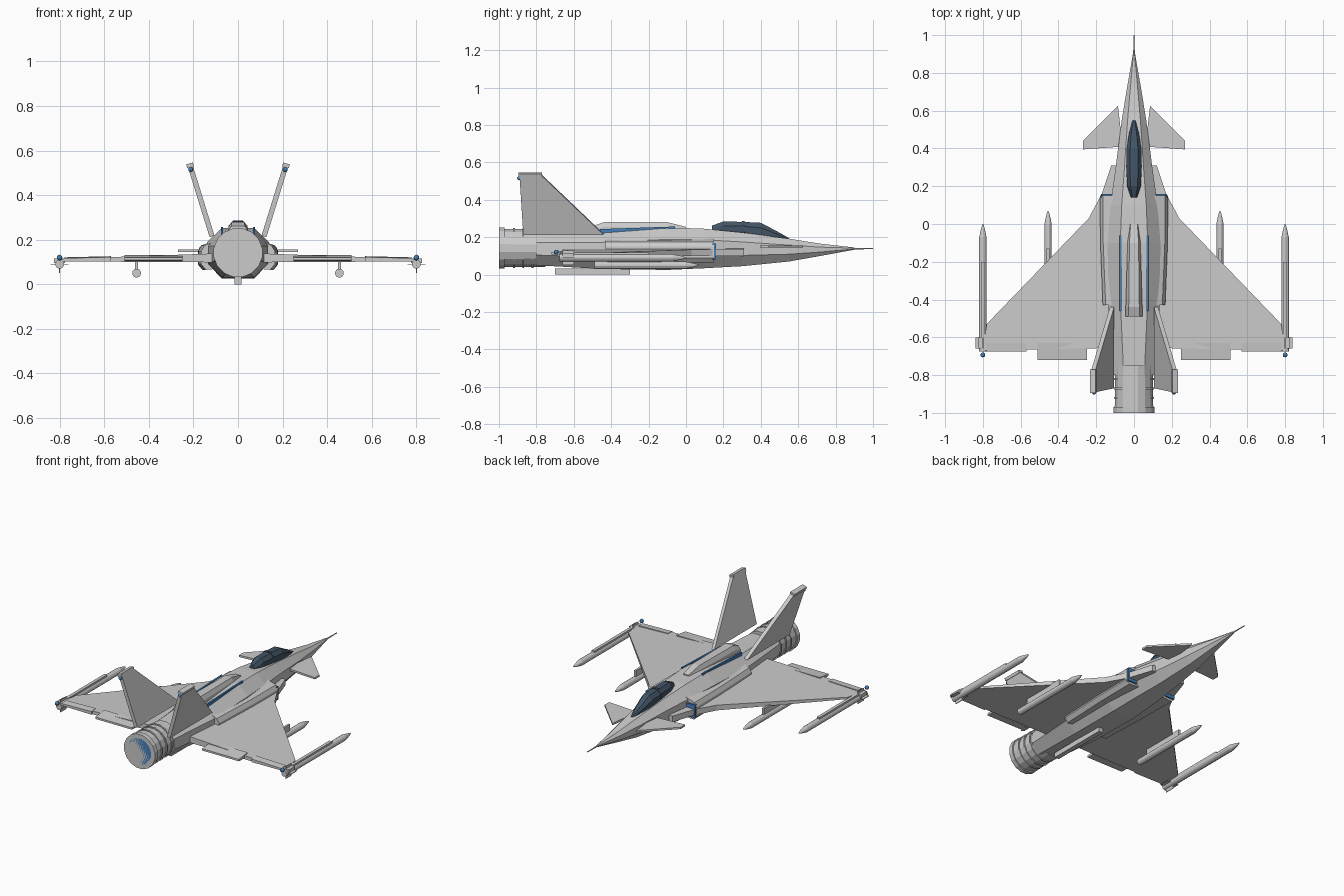
import bpy, bmesh, math
from mathutils import Matrix

if "Cube" in bpy.data.objects:
    bpy.data.objects.remove(bpy.data.objects["Cube"])


def paint(name, color):
    m = bpy.data.materials.new(name)
    m.diffuse_color = (*color, 1)
    m.use_nodes = True
    m.node_tree.nodes["Principled BSDF"].inputs["Base Color"].default_value = m.diffuse_color
    return m


BLUE = paint("blue", (0.06, 0.22, 0.5))
GLASS = paint("glass", (0.055, 0.09, 0.13))


def finish(name, bm, mat=None, mirror=False):
    bmesh.ops.recalc_face_normals(bm, faces=bm.faces)
    me = bpy.data.meshes.new(name)
    bm.to_mesh(me)
    bm.free()
    ob = bpy.data.objects.new(name, me)
    bpy.context.collection.objects.link(ob)
    if mat:
        me.materials.append(mat)
    if mirror:
        mod = ob.modifiers.new("mirror", 'MIRROR')
        mod.use_mirror_merge = False
    return ob


def loft(name, rings, mat=None, mirror=False):
    """Skin a list of equal-length point rings and cap both ends."""
    bm = bmesh.new()
    vs = [[bm.verts.new(p) for p in r] for r in rings]
    n = len(vs[0])
    for a, b in zip(vs, vs[1:]):
        for i in range(n):
            j = (i + 1) % n
            bm.faces.new((a[i], a[j], b[j], b[i]))
    bm.faces.new(vs[0])
    bm.faces.new(vs[-1])
    return finish(name, bm, mat, mirror)


def box(name, x, y, z, mat=None, mirror=False):
    ring = lambda h: [(x[0], y[0], h), (x[1], y[0], h), (x[1], y[1], h), (x[0], y[1], h)]
    return loft(name, [ring(z[0]), ring(z[1])], mat, mirror)


def lathe(name, profile, x, z, n=16, mat=None, mirror=False):
    """Round body along y from (y, radius) pairs."""
    ang = [2 * math.pi * (i + 0.5) / n for i in range(n)]
    return loft(name, [[(x + r * math.cos(a), y, z + r * math.sin(a)) for a in ang]
                       for y, r in profile], mat, mirror)


def octagon(y, w, zb, zt, k=0.52):
    lo, hi = zb + (zt - zb) * 0.32, zb + (zt - zb) * 0.72
    half = [(k * w, zb), (w, lo), (w, hi), (k * w, zt)]
    return [(x, y, z) for x, z in half] + [(-x, y, z) for x, z in reversed(half)]


def ball(name, pos, r, mirror=True):
    bm = bmesh.new()
    bmesh.ops.create_uvsphere(bm, u_segments=10, v_segments=6, radius=r,
                              matrix=Matrix.Translation(pos))
    return finish(name, bm, BLUE, mirror)


# Fuselage: octagonal sections from tail to nose
loft("fuselage", [octagon(*s) for s in [
    (-0.80, 0.105, 0.050, 0.220), (-0.45, 0.135, 0.030, 0.228), (-0.10, 0.14, 0.025, 0.252),
    (0.10, 0.125, 0.034, 0.245), (0.30, 0.097, 0.045, 0.225), (0.55, 0.065, 0.070, 0.192),
    (0.72, 0.037, 0.100, 0.165), (0.90, 0.006, 0.133, 0.145)]])
lathe("nose_probe", [(0.88, 0.005), (1.0, 0.003)], 0, 0.139, 8)

# Canopy and its frame
loft("canopy", [octagon(*s) for s in [
    (0.14, 0.016, 0.20, 0.262), (0.20, 0.036, 0.20, 0.284), (0.30, 0.041, 0.20, 0.282),
    (0.40, 0.039, 0.18, 0.277), (0.48, 0.026, 0.18, 0.235), (0.55, 0.008, 0.17, 0.196)]], GLASS)
loft("canopy_frame", [octagon(0.30, 0.043, 0.20, 0.286), octagon(0.315, 0.042, 0.20, 0.285)], GLASS)

# Dorsal spine with glowing strips, belly rail
loft("dorsal_spine", [[(-w, y, 0.20), (w, y, 0.20), (w, y, z - 0.025), (t, y, z), (-t, y, z),
                       (-w, y, z - 0.025)]
                      for y, w, t, z in [(-0.49, 0.045, 0.03, 0.262), (-0.44, 0.044, 0.028, 0.28),
                                         (-0.10, 0.034, 0.024, 0.28), (0.0, 0.026, 0.018, 0.255)]])
loft("spine_strip", [[(x, y, z) for x, z in [(0.067, h - 0.03), (0.077, h - 0.03), (0.077, h), (0.067, h)]]
                     for y, h in [(-0.46, 0.243), (-0.06, 0.257)]], BLUE, True)
box("belly_rail", (-0.015, 0.015), (-0.70, -0.30), (0.0, 0.032))

# Side intakes
loft("intake", [[(0.09, y, 0.07), (x - 0.02, y, 0.065), (x, y, 0.09), (x, y, 0.15),
                 (x - 0.015, y, 0.175), (0.09, y, 0.2)]
                for y, x in [(-0.43, 0.165), (-0.10, 0.178), (0.15, 0.18)]], mirror=True)
box("intake_glow", (0.11, 0.175), (0.14, 0.16), (0.08, 0.165), BLUE, True)

# Delta wing, thinning towards the tip
outline = [(0.06, 0.31), (0.12, 0.31), (0.17, 0.16), (0.24, 0.03), (0.78, -0.53),
           (0.80, -0.67), (0.06, -0.655)]
top = lambda x: 0.142 - 0.035 * x
loft("wing", [[(x, y, 0.098 + 0.006 * x) for x, y in outline],
              [(x, y, top(x)) for x, y in outline]], mirror=True)
loft("flap", [[(0.25, y, z), (0.51, y, z)] + [(0.51, y, z + h), (0.25, y, z + h)]
              for y, z, h in [(-0.72, 0.108, 0.012), (-0.63, 0.104, 0.027)]], mirror=True)
loft("aileron", [[(0.57, y, 0.102), (0.78, y, 0.104), (0.78, y, 0.117 + h), (0.57, y, 0.122 + h)]
                 for y, h in [(-0.675, 0), (-0.63, 0.004)]], mirror=True)

# Canards
canard = [(0.085, 0.625), (0.27, 0.44), (0.27, 0.395), (0.06, 0.41)]
loft("canard", [[(x, y, z) for x, y in canard] for z in (0.144, 0.156)], mirror=True)

# Canted tail fins with tip caps and lights
cant = lambda z: 0.118 + (z - 0.22) * 0.31
fin = [(-0.44, 0.215), (-0.77, 0.53), (-0.89, 0.53), (-0.87, 0.215)]
loft("tail_fin", [[(cant(z) + d, y, z + d * -0.3) for y, z in fin] for d in (-0.011, 0.011)],
     mirror=True)
cap = [(-0.77, 0.525), (-0.77, 0.542), (-0.895, 0.542), (-0.895, 0.525)]
loft("fin_cap", [[(cant(z) + d, y, z + d * -0.3) for y, z in cap] for d in (-0.015, 0.015)],
     mirror=True)
ball("fin_light", (0.212, -0.892, 0.515), 0.011)

# Engine nozzle with rings and glowing exhaust
lathe("nozzle", [(-0.998, 0.098), (-0.97, 0.104), (-0.75, 0.102)], 0, 0.142)
for i, (y, w, r) in enumerate([(-0.985, 0.03, 0.111), (-0.92, 0.01, 0.109),
                               (-0.87, 0.01, 0.109), (-0.82, 0.01, 0.108)]):
    lathe(f"nozzle_ring_{i + 1}", [(y - w / 2, r), (y + w / 2, r)], 0, 0.142)
lathe("exhaust_glow", [(-1.0, 0.083), (-0.98, 0.083)], 0, 0.142, 24, BLUE)

# Wingtip missiles, rails, fins and lights
lathe("tip_missile", [(-0.675, 0.02), (-0.20, 0.02), (-0.07, 0.02), (-0.02, 0.009), (0.0, 0.002)],
      0.80, 0.09, 12, mirror=True)
box("tip_rail", (0.79, 0.81), (-0.60, -0.20), (0.095, 0.118), mirror=True)
box("tip_rail_root", (0.775, 0.825), (-0.66, -0.60), (0.095, 0.115), mirror=True)
box("tip_missile_fin_flat", (0.76, 0.84), (-0.66, -0.60), (0.088, 0.092), mirror=True)
box("tip_missile_fin_upright", (0.798, 0.802), (-0.66, -0.60), (0.05, 0.13), mirror=True)
ball("tip_light", (0.80, -0.693, 0.12), 0.013)

# Underwing missiles on pylons
lathe("wing_missile", [(-0.49, 0.02), (0.0, 0.02), (0.05, 0.009), (0.07, 0.002)],
      0.455, 0.05, 12, mirror=True)
box("wing_pylon", (0.448, 0.462), (-0.42, -0.13), (0.055, 0.108), mirror=True)
